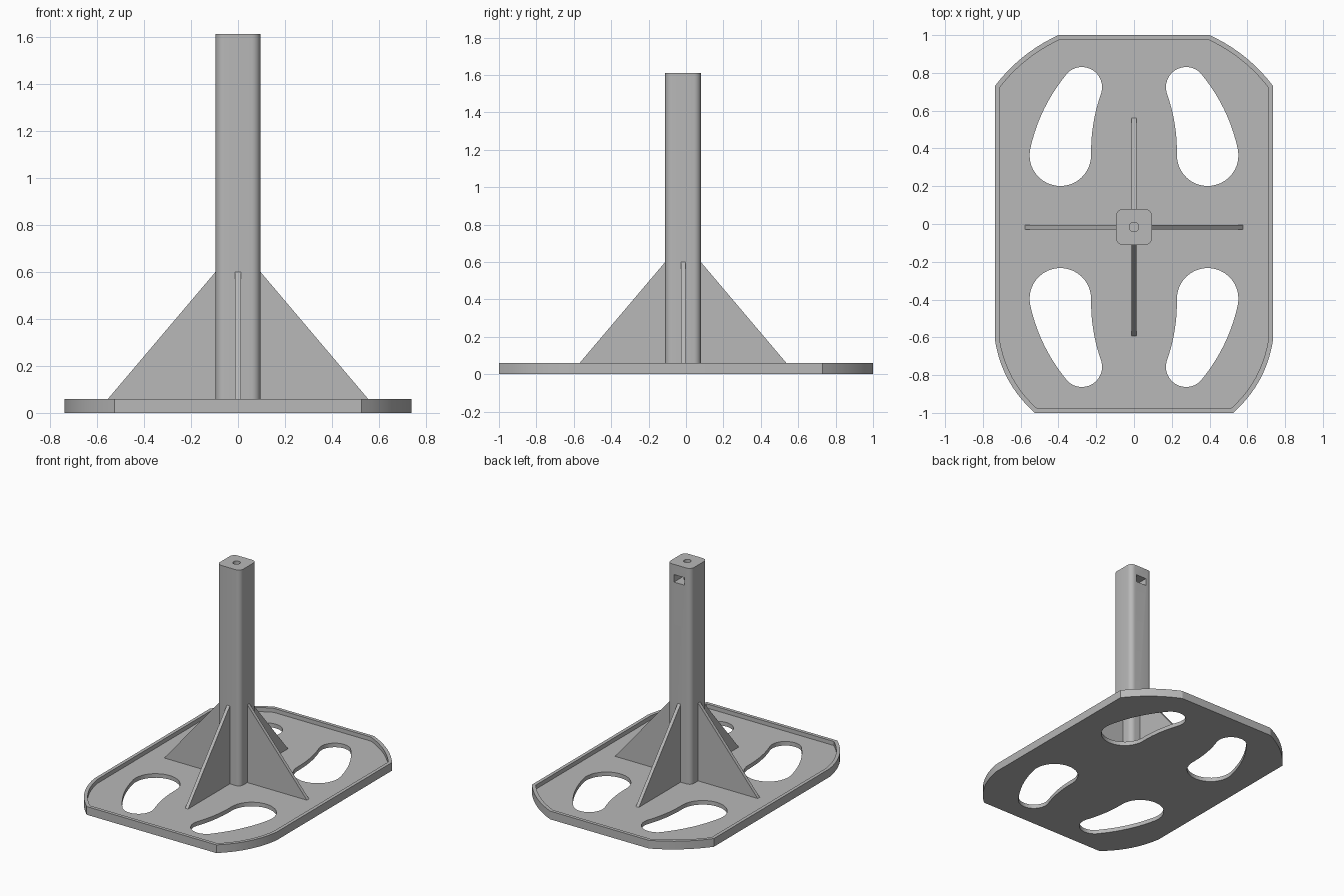
import bpy, bmesh
from math import sin, cos, pi, radians
from mathutils import Matrix, Vector

cube = bpy.data.objects.get("Cube")
if cube:
    bpy.data.objects.remove(cube, do_unlink=True)

AXIS_Y = -0.016      # post axis, slightly off the plate centre
FLOOR, RIM = 0.03, 0.06
EMBED = 0.015        # depth that upright parts sink into the plate
POST_TOP = 1.61
HALF = 0.095

grey = bpy.data.materials.new("grey plastic")
grey.use_nodes = True
grey.diffuse_color = (0.48, 0.48, 0.48, 1)
grey.node_tree.nodes["Principled BSDF"].inputs["Base Color"].default_value = grey.diffuse_color


def arc(cx, cy, r, start, end, n=12):
    angles = [radians(start + (end - start) * i / n) for i in range(n + 1)]
    return [(cx + r * cos(a), cy + r * sin(a)) for a in angles]


def bulge(a, b, sag, n=10):
    """Bowed line from a to b, pushed to the right of its direction."""
    a, b = Vector(a), Vector(b)
    d = (b - a).normalized()
    side = Vector((d.y, -d.x)) * sag
    return [tuple(a.lerp(b, t) + side * 4 * t * (1 - t))
            for t in (i / n for i in range(n + 1))]


def prism(name, pts, z0, z1, tray=None):
    """Extrude an outline; tray = (rim width, depth) sinks the top face."""
    bm = bmesh.new()
    base = bm.faces.new([bm.verts.new((x, y, z0)) for x, y in pts])
    geom = bmesh.ops.extrude_face_region(bm, geom=[base], use_keep_orig=True)["geom"]
    top = next(g for g in geom if isinstance(g, bmesh.types.BMFace))
    bmesh.ops.translate(bm, verts=top.verts[:], vec=(0, 0, z1 - z0))
    bmesh.ops.recalc_face_normals(bm, faces=bm.faces[:])
    if tray:
        bmesh.ops.inset_region(bm, faces=[top], thickness=tray[0], use_even_offset=True)
        inner = bmesh.ops.extrude_discrete_faces(bm, faces=[top])["faces"][0]
        bmesh.ops.translate(bm, verts=inner.verts[:], vec=(0, 0, -tray[1]))
    mesh = bpy.data.meshes.new(name)
    bm.to_mesh(mesh)
    bm.free()
    mesh.materials.append(grey)
    obj = bpy.data.objects.new(name, mesh)
    bpy.context.collection.objects.link(obj)
    return obj


def cut(obj, cutters):
    """Subtract the cutters, bake the result and discard them."""
    for c in cutters:
        c.hide_render = True
        mod = obj.modifiers.new("cut", 'BOOLEAN')
        mod.operation, mod.solver, mod.object = 'DIFFERENCE', 'EXACT', c
    bpy.context.view_layer.update()
    graph = bpy.context.evaluated_depsgraph_get()
    baked = bpy.data.meshes.new_from_object(obj.evaluated_get(graph))
    obj.modifiers.clear()
    obj.data = baked
    for c in cutters:
        bpy.data.objects.remove(c, do_unlink=True)


def smooth(obj):
    bpy.ops.object.select_all(action='DESELECT')
    obj.select_set(True)
    bpy.context.view_layer.objects.active = obj
    bpy.ops.object.shade_smooth_by_angle(angle=radians(25))


# Base plate: bowed corners, raised rim, four foot-shaped openings
right = bulge((0.525, -1), (0.737, -0.61), 0.04) + bulge((0.737, 0.73), (0.4, 1), 0.027)
outline = right + [(-x, y) for x, y in reversed(right)]
plate = prism("base_plate", outline, 0, RIM, tray=(0.025, RIM - FLOOR))

heel = arc(0.39, 0.38, 0.163, 180, 370, 20)
toe = arc(0.276, 0.74, 0.107, 45, 198, 16)
foot = heel + bulge(heel[-1], toe[0], 0.028)[1:-1] + toe + bulge(toe[-1], heel[0], -0.015)[1:-1]
cut(plate, [prism("opening_cutter", [(sx * x, AXIS_Y + sy * y) for x, y in foot], -0.1, 0.2)
            for sx in (1, -1) for sy in (1, -1)])
smooth(plate)

# Post: rounded square column with a screw hole and a nut slot in the back
corner = 0.037
k = HALF - corner
section = []
for i, (sx, sy) in enumerate([(1, 1), (-1, 1), (-1, -1), (1, -1)]):
    section += arc(sx * k, sy * k + AXIS_Y, corner, i * 90, i * 90 + 90, 6)
post = prism("post", section, EMBED, POST_TOP)
screw_hole = prism("hole_cutter", arc(0, AXIS_Y, 0.025, 0, 345, 23), 1.35, POST_TOP + 0.1)
slot = prism("slot_cutter", [(-0.042, -0.058), (0.042, -0.058), (0.042, 0.2), (-0.042, 0.2)],
             1.48, 1.535)
cut(post, [screw_hole, slot])
smooth(post)

# Four triangular gussets around the post
profile = [(0.05, EMBED), (0.578, EMBED), (0.578, FLOOR), (HALF, 0.6), (0.05, 0.6)]
for i, side in enumerate(("left", "back", "right", "front")):
    gusset = prism(side + "_gusset", profile, -0.012, 0.012)
    gusset.data.transform(Matrix.Translation((0, AXIS_Y, 0))
                          @ Matrix.Rotation(i * pi / 2, 4, 'Z')
                          @ Matrix.Rotation(pi / 2, 4, 'X'))
